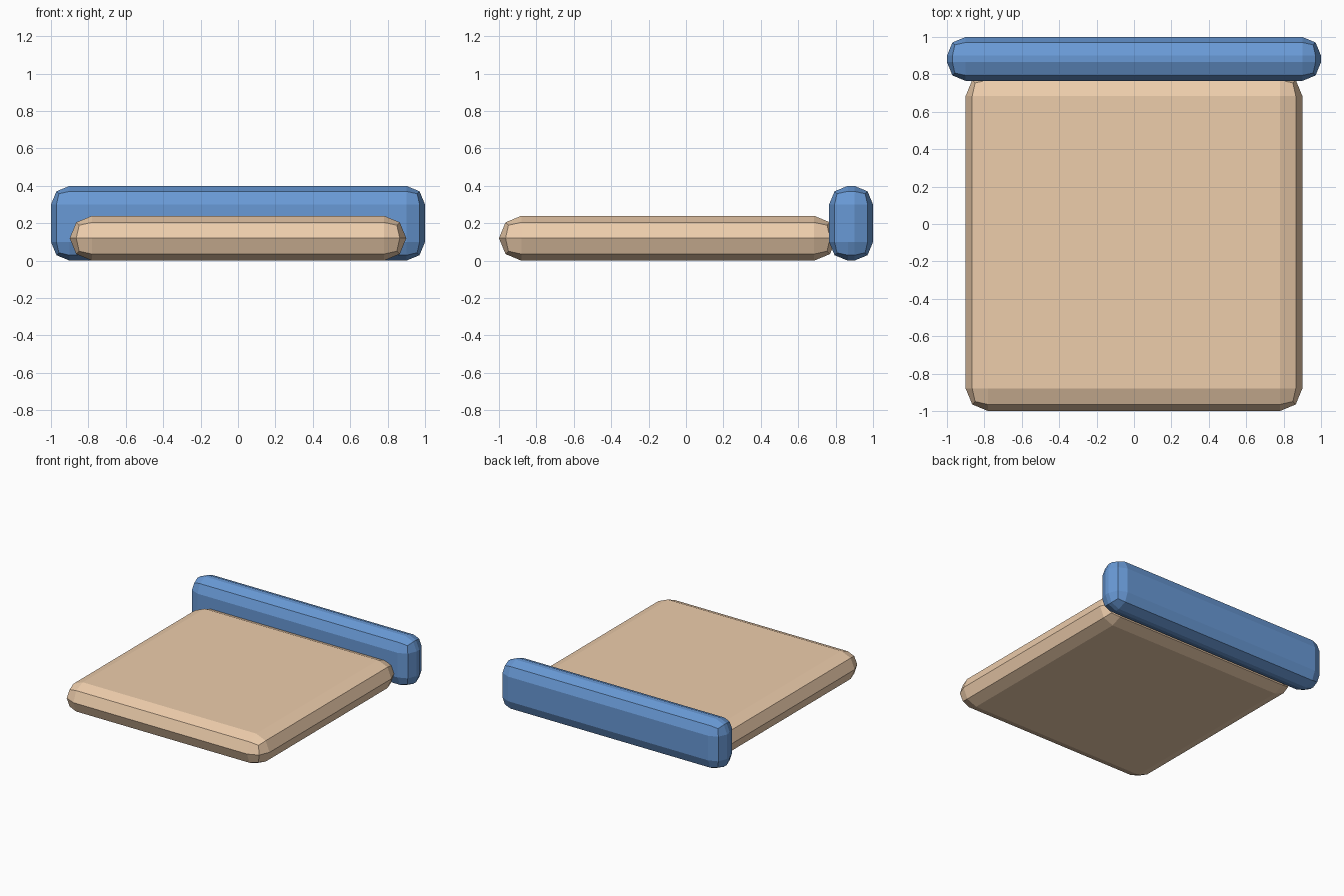
import bpy

if "Cube" in bpy.data.objects:
    bpy.data.objects.remove(bpy.data.objects["Cube"])


def material(name, colour):
    mat = bpy.data.materials.new(name)
    mat.diffuse_color = (*colour, 1.0)
    mat.use_nodes = True
    mat.node_tree.nodes["Principled BSDF"].inputs["Base Color"].default_value = mat.diffuse_color
    return mat


def rounded_slab(name, low, high, radius, mat):
    """Box between two corners with coarse two-step rounded edges."""
    centre = [(a + b) / 2 for a, b in zip(low, high)]
    bpy.ops.mesh.primitive_cube_add(size=1, location=centre)
    obj = bpy.context.object
    obj.name = name
    obj.scale = [b - a for a, b in zip(low, high)]
    bpy.ops.object.transform_apply(location=False, rotation=False, scale=True)
    bevel = obj.modifiers.new("rounded_edges", 'BEVEL')
    bevel.width = radius
    bevel.segments = 2
    bevel.limit_method = 'NONE'
    # Merge the seam where the two bevels meet at half height
    weld = obj.modifiers.new("merge_seam", 'WELD')
    weld.merge_threshold = 0.001
    obj.data.materials.append(mat)
    return obj


tan = material("tan", (0.85, 0.61, 0.41))
blue = material("blue", (0.14, 0.32, 0.67))

# Flat seat cushion
rounded_slab("seat_cushion", (-0.9, -1.0, 0.0), (0.9, 0.805, 0.24), 0.12, tan)

# Long bolster across the back
rounded_slab("back_bolster", (-1.0, 0.765, 0.0), (1.0, 1.0, 0.4), 0.1, blue)
